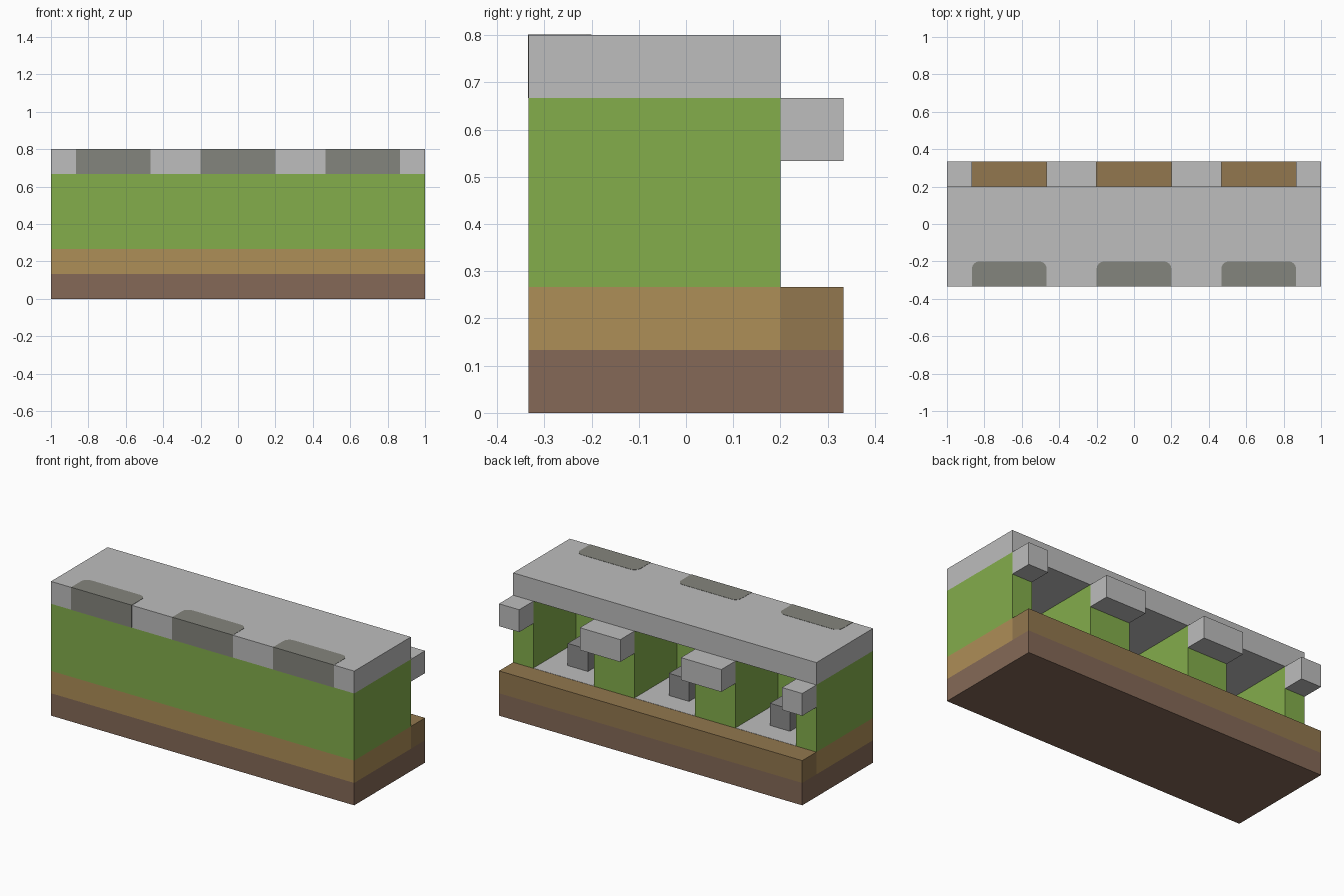
import bpy
import bmesh
from math import sin, cos, pi

cube = bpy.data.objects.get("Cube")
if cube:
    bpy.data.objects.remove(cube, do_unlink=True)

U = 2 / 15  # one block of the wall grid: 15 wide, 5 deep, 6 high


def material(name, hex_code):
    def linear(c):
        return c / 12.92 if c <= 0.04045 else ((c + 0.055) / 1.055) ** 2.4
    rgb = [linear(v / 255) for v in bytes.fromhex(hex_code)]
    mat = bpy.data.materials.new(name)
    mat.use_nodes = True
    mat.diffuse_color = (*rgb, 1)
    bsdf = mat.node_tree.nodes["Principled BSDF"]
    bsdf.inputs["Base Color"].default_value = (*rgb, 1)
    bsdf.inputs["Roughness"].default_value = 0.9
    return mat


brown = material("earth_brown", "856957")
tan = material("light_tan", "ae8e57")
dark_tan = material("dark_tan", "92774e")
green = material("grass_green", "83ad4b")
grey = material("light_grey", "bdbdbd")
stone = material("dark_stone", "84857d")
mid_grey = material("mid_grey", "8c8c8c")


def prism(name, outline, z0, z1, mat):
    """Extrude an outline, given in blocks from the front -x corner, upward."""
    bm = bmesh.new()
    verts = [bm.verts.new((x * U - 1, y * U - 2.5 * U, z0 * U)) for x, y in outline]
    face = bm.faces.new(verts)
    top = bmesh.ops.extrude_face_region(bm, geom=[face])["geom"]
    moved = [v for v in top if isinstance(v, bmesh.types.BMVert)]
    bmesh.ops.translate(bm, verts=moved, vec=(0, 0, (z1 - z0) * U))
    bmesh.ops.recalc_face_normals(bm, faces=bm.faces)
    mesh = bpy.data.meshes.new(name)
    bm.to_mesh(mesh)
    bm.free()
    mesh.materials.append(mat)
    obj = bpy.data.objects.new(name, mesh)
    bpy.context.collection.objects.link(obj)
    return obj


def box(name, x, y, z, mat):
    outline = [(x[0], y[0]), (x[1], y[0]), (x[1], y[1]), (x[0], y[1])]
    return prism(name, outline, z[0], z[1], mat)


full = (0, 15)
piers = [(0, 1), (4, 6), (9, 11), (14, 15)]
bays = [(1, 4), (6, 9), (11, 14)]

# Foundation, tan course and the darker kerb along the back
box("foundation", full, (0, 5), (0, 1), brown)
box("tan_course", full, (0, 4), (1, 2), tan)
box("back_kerb", full, (4, 5), (1, 2), dark_tan)

# Green front wall with its piers, as one comb-shaped extrusion
comb = [(15, 0), (0, 0)]
for i, (a, b) in enumerate(piers):
    comb += [(a, 4), (b, 4)]
    if i < len(bays):
        comb += [(b, 1), (bays[i][1], 1)]
prism("green_wall", comb, 2, 5, green)

# Roof slab and brackets on the back of each pier
box("roof_slab", full, (0, 4), (5, 6), grey)
for i, pier in enumerate(piers):
    box(f"back_bracket_{i + 1}", pier, (4, 5), (4, 5), grey)

# Each bay has a floor, a small block, and a dark stone inlaid in the roof edge
LIFT = 0.01
R = 0.3
for i, (a, b) in enumerate(bays):
    n = i + 1
    mid = (a + b) / 2
    box(f"bay_floor_{n}", (a, b), (1, 4), (2, 2 + LIFT), grey)
    box(f"bay_block_{n}", (mid - 0.5, mid + 0.5), (2, 3), (2, 3), mid_grey)
    stone_outline = [(a, -LIFT), (b, -LIFT)]
    for cx, start in ((b - R, 0), (a + R, pi / 2)):
        for k in range(5):
            t = start + k * pi / 8
            stone_outline.append((cx + R * cos(t), 1 - R + R * sin(t)))
    prism(f"roof_stone_{n}", stone_outline, 5, 6 + LIFT, stone)
